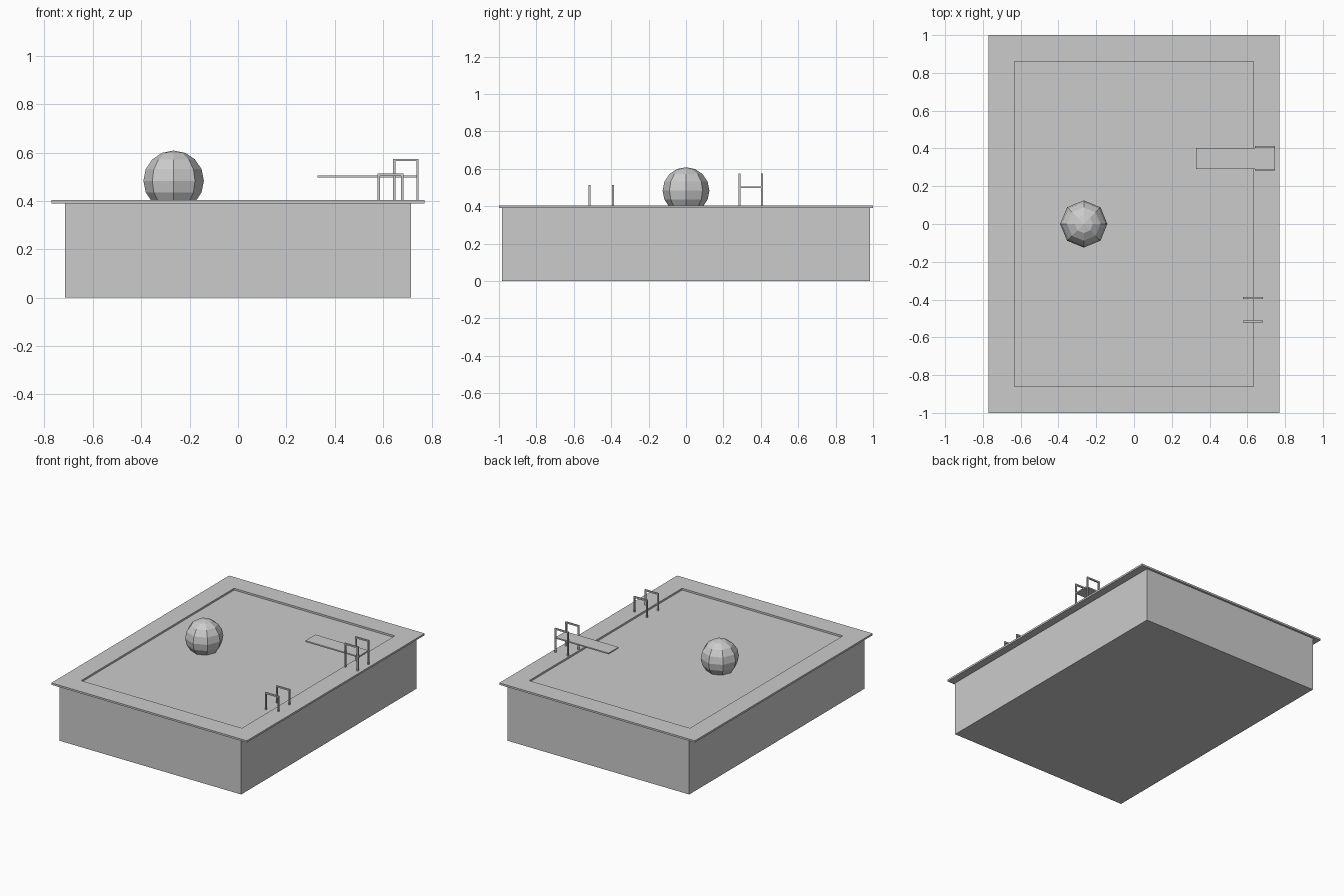
import bpy, bmesh

if "Cube" in bpy.data.objects:
    bpy.data.objects.remove(bpy.data.objects["Cube"])

RIM_TOP, WATER = 0.403, 0.39
IN_X, IN_Y = 0.633, 0.86          # half size of the pool opening


def finish(name, bm):
    bmesh.ops.recalc_face_normals(bm, faces=bm.faces)
    mesh = bpy.data.meshes.new(name)
    bm.to_mesh(mesh)
    bm.free()
    obj = bpy.data.objects.new(name, mesh)
    bpy.context.collection.objects.link(obj)
    return obj


def add_box(bm, lo, hi):
    verts = bmesh.ops.create_cube(bm, size=1)["verts"]
    for v in verts:
        v.co = [lo[i] if v.co[i] < 0 else hi[i] for i in range(3)]


def rect(bm, x, y, z):
    return [bm.verts.new((sx * x, sy * y, z))
            for sx, sy in ((-1, -1), (1, -1), (1, 1), (-1, 1))]


def bridge(bm, a, b):
    for i in range(4):
        j = (i + 1) % 4
        bm.faces.new((a[i], a[j], b[j], b[i]))


# Pool shell: outer walls, wall top, inner walls and floors
bm = bmesh.new()
loops = [rect(bm, 0.715, 0.985, 0), rect(bm, 0.715, 0.985, WATER),
         rect(bm, IN_X, IN_Y, WATER), rect(bm, IN_X, IN_Y, 0.05)]
for a, b in zip(loops, loops[1:]):
    bridge(bm, a, b)
bm.faces.new(loops[0])
bm.faces.new(loops[-1])
finish("pool_shell", bm)

# Deck rim: flat frame around the opening
bm = bmesh.new()
loops = [rect(bm, 0.77, 1.0, WATER), rect(bm, 0.77, 1.0, RIM_TOP),
         rect(bm, IN_X, IN_Y, RIM_TOP), rect(bm, IN_X, IN_Y, WATER)]
for a, b in zip(loops, loops[1:] + loops[:1]):
    bridge(bm, a, b)
finish("deck_rim", bm)

# Water surface
bm = bmesh.new()
bm.faces.new(rect(bm, IN_X, IN_Y, WATER))
finish("water", bm)

# Low-poly ball floating in the water
bm = bmesh.new()
bmesh.ops.create_uvsphere(bm, u_segments=8, v_segments=8, radius=0.125)
ball = finish("beach_ball", bm)
ball.location = (-0.266, 0, 0.483)

# Diving board
bm = bmesh.new()
add_box(bm, (0.328, 0.29, 0.496), (0.747, 0.402, 0.505))
finish("diving_board", bm)


def hoop(name, x0, x1, y, z_in, z_out, top, t=0.01):
    """Inverted U rail: two square posts and a top bar."""
    bm = bmesh.new()
    y0, y1 = y - t / 2, y + t / 2
    add_box(bm, (x0, y0, z_in), (x0 + t, y1, top - t))
    add_box(bm, (x1 - t, y0, z_out), (x1, y1, top - t))
    add_box(bm, (x0, y0, top - t), (x1, y1, top))
    finish(name, bm)


# Board handrails stand on the deck
for side, y in (("front", 0.287), ("back", 0.407)):
    hoop("board_rail_" + side, 0.64, 0.747, y, 0.395, 0.395, 0.574)

# Ladder rails: the inner posts run down into the water
for side, y in (("front", -0.516), ("back", -0.391)):
    hoop("ladder_rail_" + side, 0.576, 0.684, y, 0.15, 0.395, 0.513)

# Submerged ladder rungs
bm = bmesh.new()
for z in (0.18, 0.25, 0.32):
    add_box(bm, (0.576, -0.512, z), (0.586, -0.395, z + 0.01))
finish("ladder_rungs", bm)
